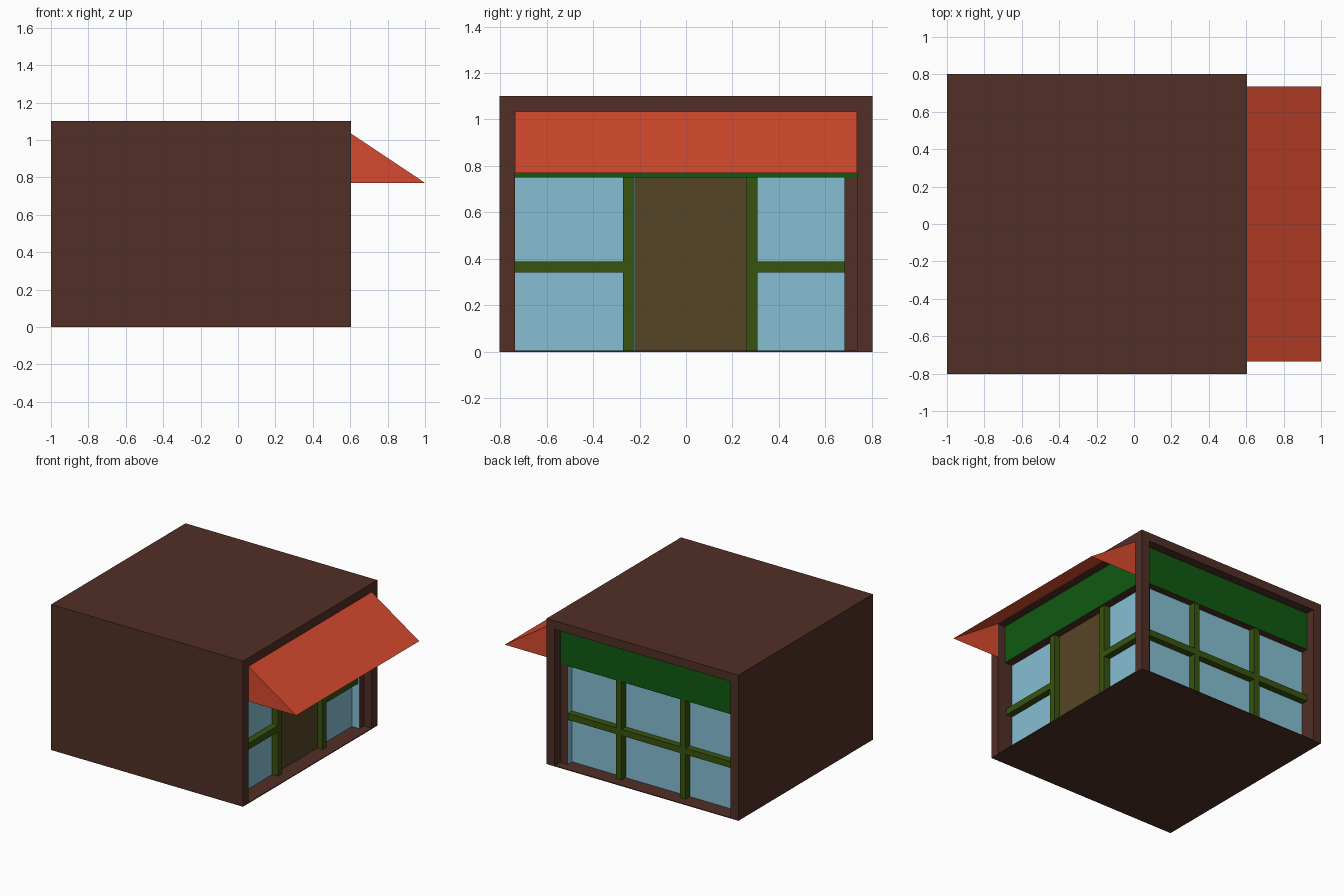
import bpy, bmesh

if "Cube" in bpy.data.objects:
    bpy.data.objects.remove(bpy.data.objects["Cube"])


def material(name, rgb):
    """Flat material from 0-255 sRGB values, stored as linear."""
    lin = [((c / 255 + 0.055) / 1.055) ** 2.4 if c > 10 else c / 255 / 12.92 for c in rgb]
    m = bpy.data.materials.new(name)
    m.diffuse_color = (*lin, 1)
    m.use_nodes = True
    m.node_tree.nodes["Principled BSDF"].inputs["Base Color"].default_value = m.diffuse_color
    return m


BROWN = material("dark brown", (81, 47, 38))
GLASS = material("glass blue", (134, 191, 211))
OLIVE = material("olive frame", (55, 84, 14))
DOOR = material("door brown", (86, 69, 37))
GREEN = material("sign green", (16, 90, 17))
RED = material("awning red", (214, 74, 46))


def box(name, x, y, z, mat, mat2=None, rule=None):
    """Box from (min, max) ranges; faces whose normal meets the rule get mat2."""
    bm = bmesh.new()
    bmesh.ops.create_cube(bm, size=1)
    for v in bm.verts:
        for i, r in enumerate((x, y, z)):
            v.co[i] = r[1] if v.co[i] > 0 else r[0]
    bm.normal_update()
    if rule:
        for f in bm.faces:
            f.material_index = int(rule(f.normal))
    return finish(name, bm, mat, mat2)


def finish(name, bm, *mats):
    me = bpy.data.meshes.new(name)
    bm.to_mesh(me)
    bm.free()
    for m in mats:
        if m:
            me.materials.append(m)
    ob = bpy.data.objects.new(name, me)
    bpy.context.collection.objects.link(ob)
    return ob


X0, X1, Y = -1.0, 0.603, 0.802      # outer shell
T = 0.067                           # wall thickness
IX, IY = X0 + T, Y - T              # inner wall faces
SX, SY = 0.538, 0.735               # sign plane
GX, GY = 0.475, 0.682               # glass plane
FLOOR, HEAD, CEIL, TOP = 0.006, 0.75, 1.035, 1.1

# Shell: two solid walls, roof, floor and the open corner's post
box("front_wall", (X0, X1), (-Y, -IY), (0, TOP), BROWN)
box("left_wall", (X0, IX), (-IY, Y), (0, TOP), BROWN)
box("roof", (IX, X1), (-IY, Y), (CEIL, TOP), BROWN)
box("floor", (IX, X1), (-IY, Y), (0, FLOOR), BROWN)
box("corner_post", (X1 - T, X1), (IY, Y), (FLOOR, CEIL), BROWN)

# Glazed body with sign band above it
box("shop_windows", (IX, GX), (-IY, GY), (FLOOR, HEAD), GLASS)
box("sign_band", (IX, SX), (-IY, SY), (HEAD, CEIL), BROWN, GREEN,
    lambda n: abs(n.z) < 0.5)
box("inner_column", (GX, SX), (GY, SY), (FLOOR, HEAD), BROWN, GLASS,
    lambda n: n.x + n.y < -0.5)

# Door plate on the right side
box("door", (GX, GX + 0.006), (-0.22, 0.26), (FLOOR, HEAD), DOOR)

# Window bars, right side
D = 0.05
for i, y in enumerate((-0.27, 0.26)):
    box(f"right_upright_{i}", (GX, GX + D), (y, y + 0.048), (FLOOR, HEAD), OLIVE)
for i, r in enumerate(((-IY, -0.27), (0.308, GY))):
    box(f"right_crossbar_{i}", (GX, GX + D), r, (0.342, 0.39), OLIVE)

# Window bars, back side
ups = (-0.51, 0.026)
for i, x in enumerate(ups):
    box(f"back_upright_{i}", (x, x + 0.048), (GY, GY + D), (FLOOR, HEAD), OLIVE)
for i, r in enumerate(((IX, ups[0]), (ups[0] + 0.048, ups[1]), (ups[1] + 0.048, GX))):
    box(f"back_crossbar_{i}", r, (GY, GY + D), (0.342, 0.39), OLIVE)

# Awning: sloping sheet with two triangular cheeks, open underneath
bm = bmesh.new()
ends = []
for y in (-0.735, 0.735):
    ends.append([bm.verts.new((x, y, z)) for x, z in
                 ((X1, 0.77), (1.0, 0.77), (X1, CEIL))])
a, b = ends
bm.faces.new(a)
bm.faces.new(b[::-1])
bm.faces.new((a[1], b[1], b[2], a[2]))
finish("awning", bm, RED)
